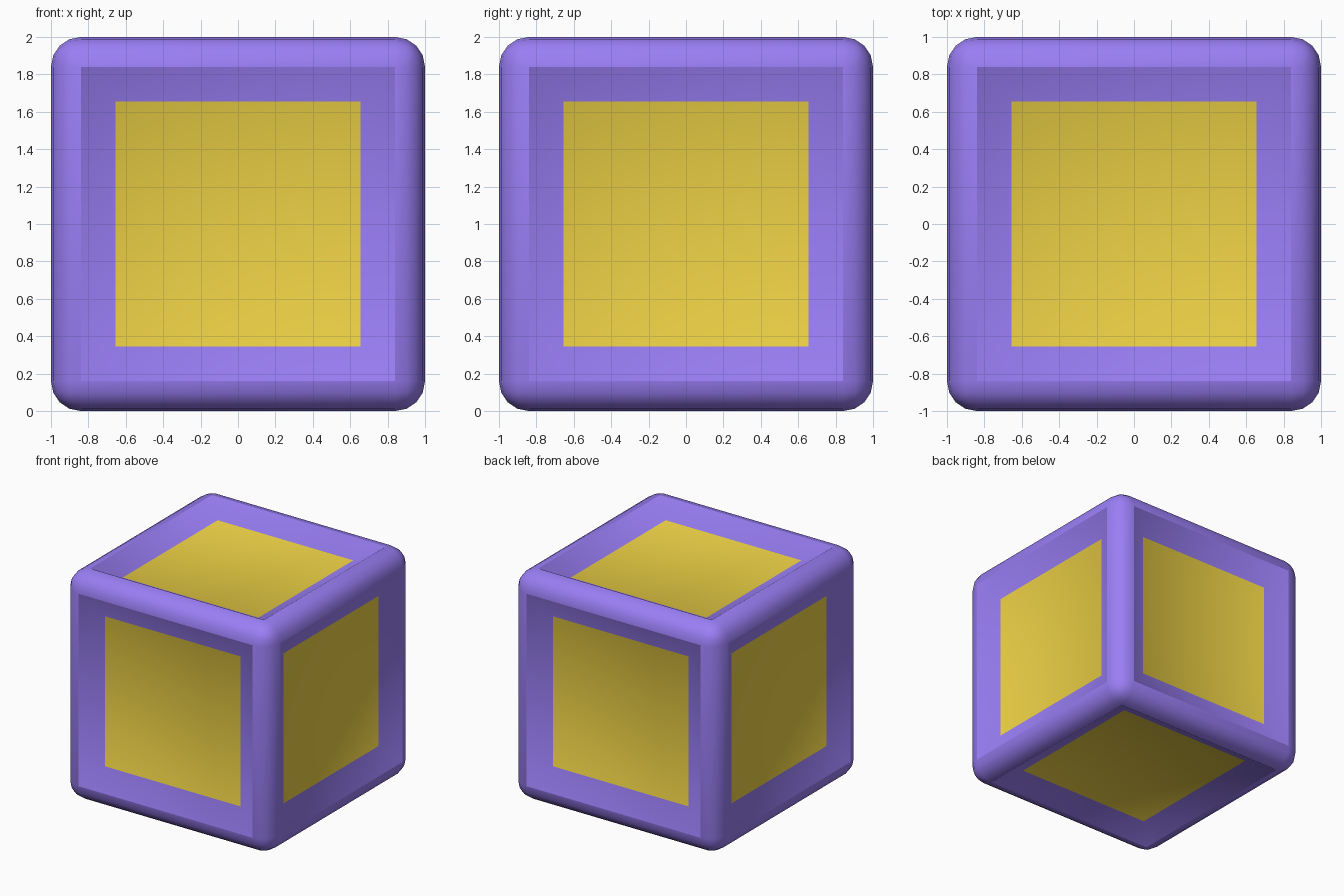
import bpy, bmesh

if "Cube" in bpy.data.objects:
    bpy.data.objects.remove(bpy.data.objects["Cube"])

EDGE_RADIUS = 0.16   # rounding of the outer frame
RIM_WIDTH = 0.185    # width of the sloped rim around each panel
RIM_DEPTH = 0.10     # how far each panel is sunk


def material(name, colour):
    mat = bpy.data.materials.new(name)
    mat.diffuse_color = (*colour, 1)
    mat.use_nodes = True
    mat.node_tree.nodes["Principled BSDF"].inputs["Base Color"].default_value = mat.diffuse_color
    return mat


# Rounded cube standing on the ground
bm = bmesh.new()
bmesh.ops.create_cube(bm, size=2)
bmesh.ops.translate(bm, verts=bm.verts, vec=(0, 0, 1))
bmesh.ops.bevel(bm, geom=bm.edges[:], offset=EDGE_RADIUS, offset_type='OFFSET',
                segments=4, profile=0.5, affect='EDGES')

# The six flat sides: crisp opening edge, sloped rim, sunken panel
sides = [f for f in bm.faces if f.calc_area() > 1]
for f in bm.faces:
    f.smooth = True
for f in sides:
    for e in f.edges:
        e.smooth = False
rim = bmesh.ops.inset_individual(bm, faces=sides, thickness=RIM_WIDTH,
                                 depth=-RIM_DEPTH, use_even_offset=True)
for f in rim["faces"]:
    f.smooth = True
    f.material_index = 0
    for e in f.edges:
        inner_or_mitre = any(n in sides for n in e.link_faces) or \
            all(n in rim["faces"] for n in e.link_faces)
        e.smooth = inner_or_mitre
for f in sides:
    f.material_index = 1

bmesh.ops.recalc_face_normals(bm, faces=bm.faces)
mesh = bpy.data.meshes.new("panelled_cube")
bm.to_mesh(mesh)
bm.free()

mesh.materials.append(material("purple_frame", (0.32, 0.21, 0.91)))
mesh.materials.append(material("yellow_panel", (0.85, 0.64, 0.06)))
bpy.context.collection.objects.link(bpy.data.objects.new("panelled_cube", mesh))
